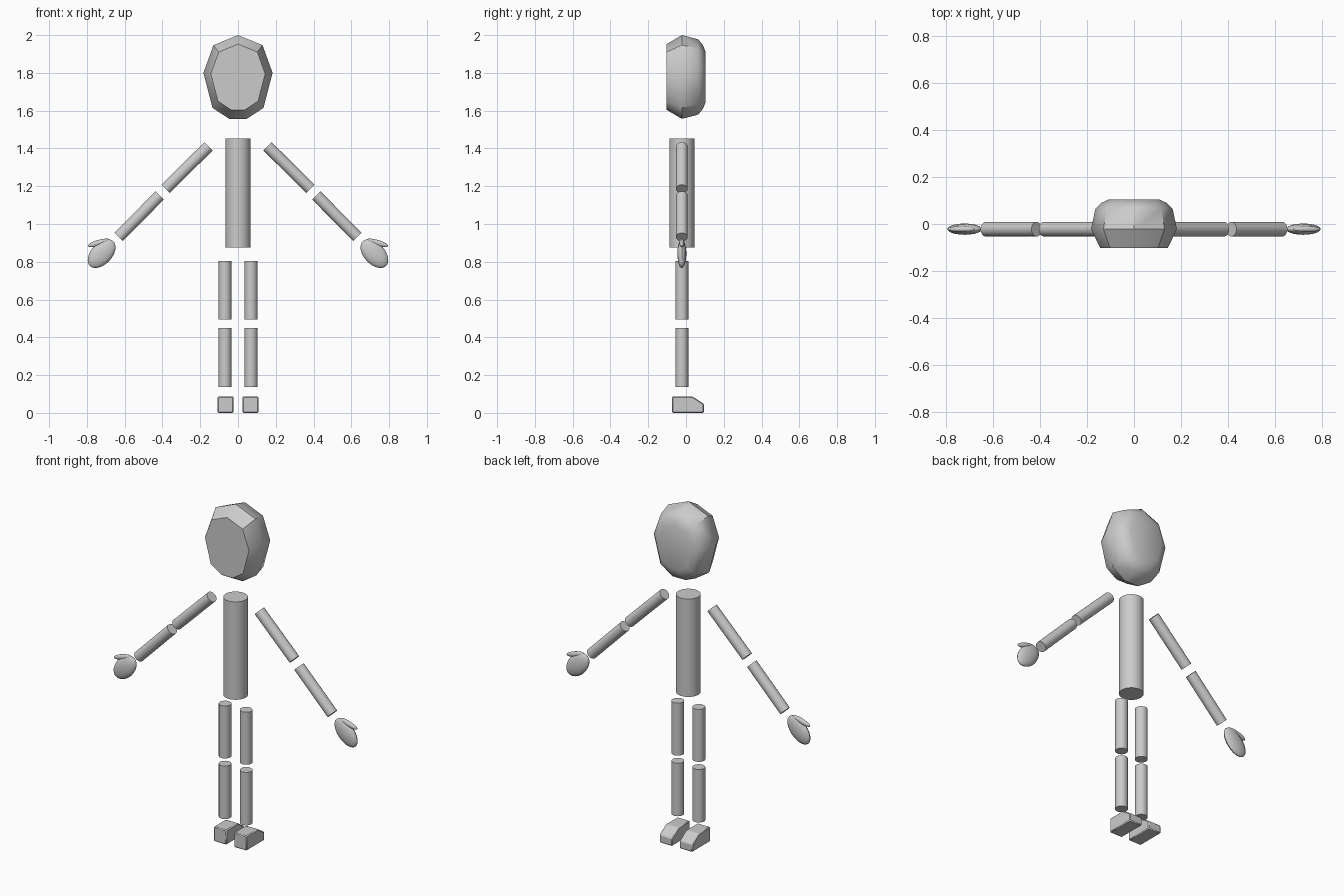
import bpy, bmesh, math

cube = bpy.data.objects.get("Cube")
if cube:
    bpy.data.objects.remove(cube, do_unlink=True)

GREY = (0.6, 0.6, 0.6, 1)
grey = bpy.data.materials.new("plain grey")
grey.use_nodes = True
grey.diffuse_color = GREY
grey.node_tree.nodes["Principled BSDF"].inputs["Base Color"].default_value = GREY

MID_Y = -0.022  # depth of the body's centre line


def finish(ob, name, angle=35):
    ob.name = name
    ob.data.materials.append(grey)
    bpy.ops.object.select_all(action='DESELECT')
    ob.select_set(True)
    bpy.context.view_layer.objects.active = ob
    bpy.ops.object.shade_smooth_by_angle(angle=math.radians(angle))
    return ob


def mesh_from_loops(loops):
    """Bridge equal-length loops of points and cap both ends."""
    bm = bmesh.new()
    rings = [[bm.verts.new(p) for p in loop] for loop in loops]
    n = len(rings[0])
    for a, b in zip(rings, rings[1:]):
        for i in range(n):
            j = (i + 1) % n
            bm.faces.new((a[i], a[j], b[j], b[i]))
    bm.faces.new(rings[0])
    bm.faces.new(rings[-1])
    bmesh.ops.recalc_face_normals(bm, faces=bm.faces)
    me = bpy.data.meshes.new("part")
    bm.to_mesh(me)
    bm.free()
    ob = bpy.data.objects.new("part", me)
    bpy.context.collection.objects.link(ob)
    return ob


def rod(name, start, end, radius):
    """Cylinder between two (x, z) points on the centre line."""
    dx, dz = end[0] - start[0], end[1] - start[1]
    bpy.ops.mesh.primitive_cylinder_add(
        vertices=32, radius=radius, depth=math.hypot(dx, dz),
        location=((start[0] + end[0]) / 2, MID_Y, (start[1] + end[1]) / 2),
        rotation=(0, math.atan2(dx, dz), 0))
    finish(bpy.context.object, name)


def ellipsoid(name, x, z, tilt, size):
    bpy.ops.mesh.primitive_uv_sphere_add(
        segments=16, ring_count=12, radius=1,
        location=(x, MID_Y, z), rotation=(0, tilt, 0))
    ob = bpy.context.object
    ob.scale = size
    bpy.ops.object.transform_apply(location=False, rotation=False, scale=True)
    finish(ob, name)


# Head: nine-sided outline, flat on one side and rounded on the other
half = [(0.13, 0.169), (0.183, 0.022), (0.135, -0.163), (0.047, -0.221)]
outline = [(0, 0.222)] + half + [(-x, z) for x, z in reversed(half)]
sections = [(-0.103, 0.785), (MID_Y, 1), (0.065, 0.9), (0.09, 0.76), (0.104, 0.6)]
head = mesh_from_loops([[(x * s, y, 1.778 + z * s) for x, z in outline]
                        for y, s in sections])
finish(head, "head", 39)

# Torso
rod("torso", (0, 0.875), (0, 1.453), 0.066)

# Foot side profile, with the sloped toe
foot_profile = [(-0.074, 0), (0.095, 0), (0.095, 0.047), (0.035, 0.087), (-0.074, 0.087)]

for side, s in (("left", 1), ("right", -1)):
    # Arm
    rod(side + "_upper_arm", (s * 0.156, 1.411), (s * 0.384, 1.186), 0.031)
    rod(side + "_forearm", (s * 0.415, 1.151), (s * 0.632, 0.931), 0.031)
    # Hand
    ellipsoid(side + "_palm", s * 0.722, 0.843, s * math.radians(137),
              (0.056, 0.024, 0.09))
    ellipsoid(side + "_thumb", s * 0.737, 0.9, s * math.radians(106),
              (0.016, 0.013, 0.06))
    # Leg
    rod(side + "_thigh", (s * 0.069, 0.495), (s * 0.069, 0.805), 0.034)
    rod(side + "_shin", (s * 0.069, 0.137), (s * 0.069, 0.45), 0.034)
    # Foot
    foot = mesh_from_loops([[(s * x, y, z) for y, z in foot_profile]
                            for x in (0.024, 0.108)])
    bevel = foot.modifiers.new("soft edges", 'BEVEL')
    bevel.width = 0.005
    bevel.segments = 1
    finish(foot, side + "_foot", 30)
